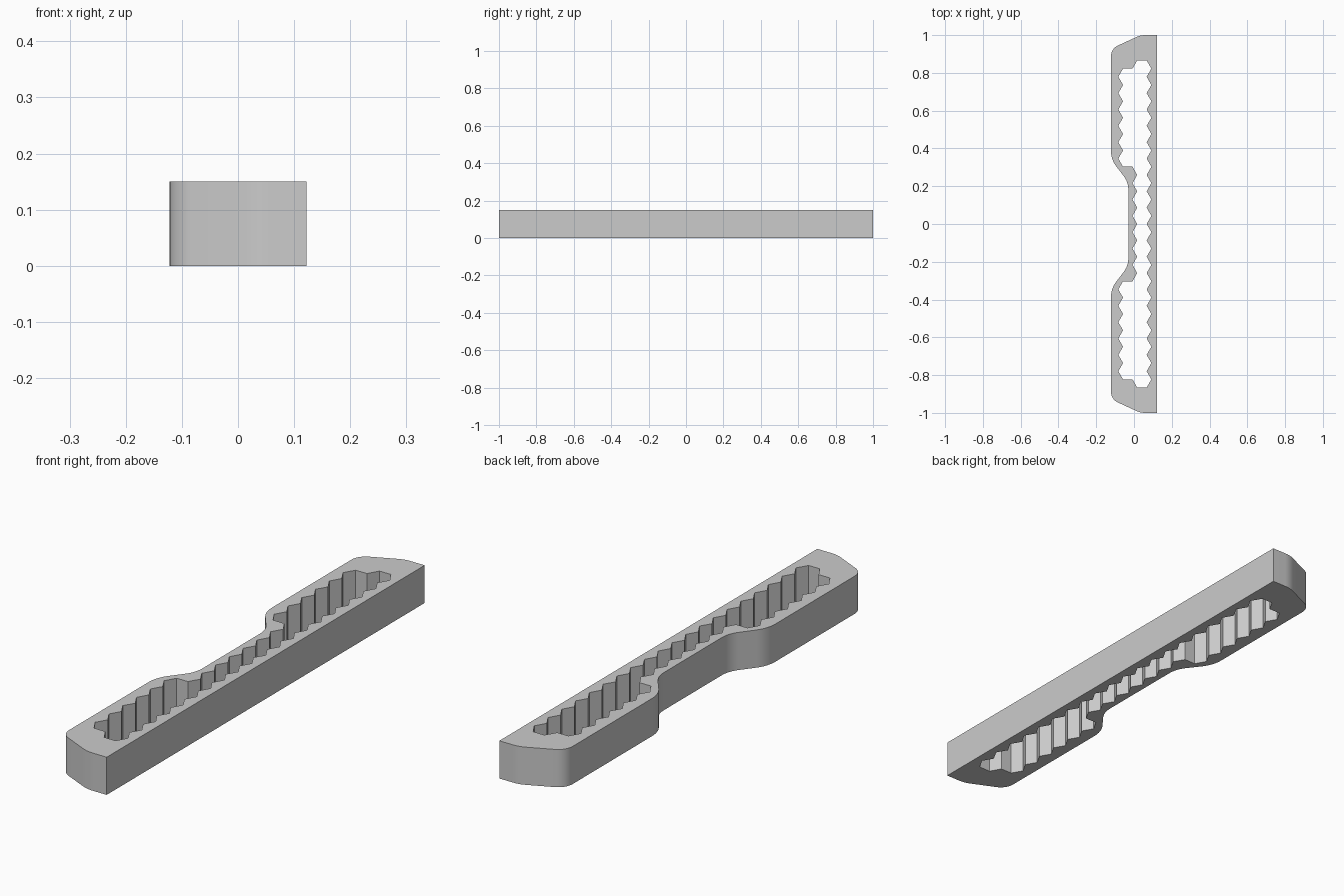
import bpy, bmesh, math
from mathutils import Vector

if "Cube" in bpy.data.objects:
    bpy.data.objects.remove(bpy.data.objects["Cube"])

HEIGHT = 0.15
R = 0.05                      # hexagon radius of the toothed slot
P = R * math.sqrt(3)          # tooth pitch
CX = 0.042                    # long hexagon column
CL = CX - 1.5 * R             # short, offset hexagon columns


def fillet(a, corner, b, tangent, steps=6):
    """Rounded corner as a circular arc between lines a-corner and corner-b."""
    a, c, b = Vector(a), Vector(corner), Vector(b)
    u, v = (a - c).normalized(), (b - c).normalized()
    half = u.angle(v) / 2
    bis = (u + v).normalized()
    centre = c + bis * (tangent / math.cos(half))
    radius = tangent * math.tan(half)
    start, end = c + u * tangent - centre, c + v * tangent - centre
    sweep = math.pi - 2 * half
    pts = []
    for i in range(steps + 1):
        t = i / steps
        k = (start * math.sin((1 - t) * sweep) + end * math.sin(t * sweep)) / math.sin(sweep)
        pts.append(tuple(centre + k.normalized() * radius))
    return pts


def mirrored(half):
    """Close a half outline by mirroring it across y = 0."""
    return half + [(x, -y) for x, y in reversed(half) if abs(y) > 1e-6]


# Outer outline, upper half, from the straight side round to the narrow waist
corners = [(0.122, 1), (0.035, 1), (-0.122, 0.928), (-0.122, 0.342), (-0.03, 0.222), (-0.03, 0)]
outer = [corners[0]]
for i, tangent in zip(range(1, 5), (0.025, 0.04, 0.045, 0.04)):
    outer += fillet(corners[i - 1], corners[i], corners[i + 1], tangent)

# Toothed slot, upper half: long column right side, end, offset pocket, waist teeth
slot = [(CX + R / 2, 0)]
for k in range(10):
    slot += [(CX + R, (k + 0.5) * P), (CX + R / 2, (k + 1) * P)]
slot += [(CX - R / 2, 10 * P), (CX - R, 9.5 * P), (CL - R / 2, 9.5 * P)]
for k in range(9, 3, -1):
    slot += [(CL - R, k * P), (CL - R / 2, (k - 0.5) * P)]
for k in range(3, -1, -1):
    slot += [(CX - R, (k + 0.5) * P), (CX - R / 2, k * P)]

# Fill between the outlines and extrude to a solid bar
bm = bmesh.new()
edges = []
for loop in (mirrored(outer), mirrored(slot)):
    verts = [bm.verts.new((x, y, 0)) for x, y in loop]
    edges += [bm.edges.new((v, verts[i - 1])) for i, v in enumerate(verts)]
bmesh.ops.triangle_fill(bm, use_beauty=True, edges=edges)
ext = bmesh.ops.extrude_face_region(bm, geom=bm.faces[:], use_keep_orig=True)
top = [g for g in ext["geom"] if isinstance(g, bmesh.types.BMVert)]
bmesh.ops.translate(bm, verts=top, vec=(0, 0, HEIGHT))
bmesh.ops.recalc_face_normals(bm, faces=bm.faces[:])

mesh = bpy.data.meshes.new("toothed_bar")
bm.to_mesh(mesh)
bm.free()
bar = bpy.data.objects.new("toothed_bar", mesh)
bpy.context.collection.objects.link(bar)

grey = bpy.data.materials.new("plain grey")
grey.diffuse_color = (0.6, 0.6, 0.6, 1)
grey.use_nodes = True
grey.node_tree.nodes["Principled BSDF"].inputs["Base Color"].default_value = grey.diffuse_color
mesh.materials.append(grey)

bpy.context.view_layer.objects.active = bar
bar.select_set(True)
bpy.ops.object.shade_smooth_by_angle(angle=math.radians(20))
